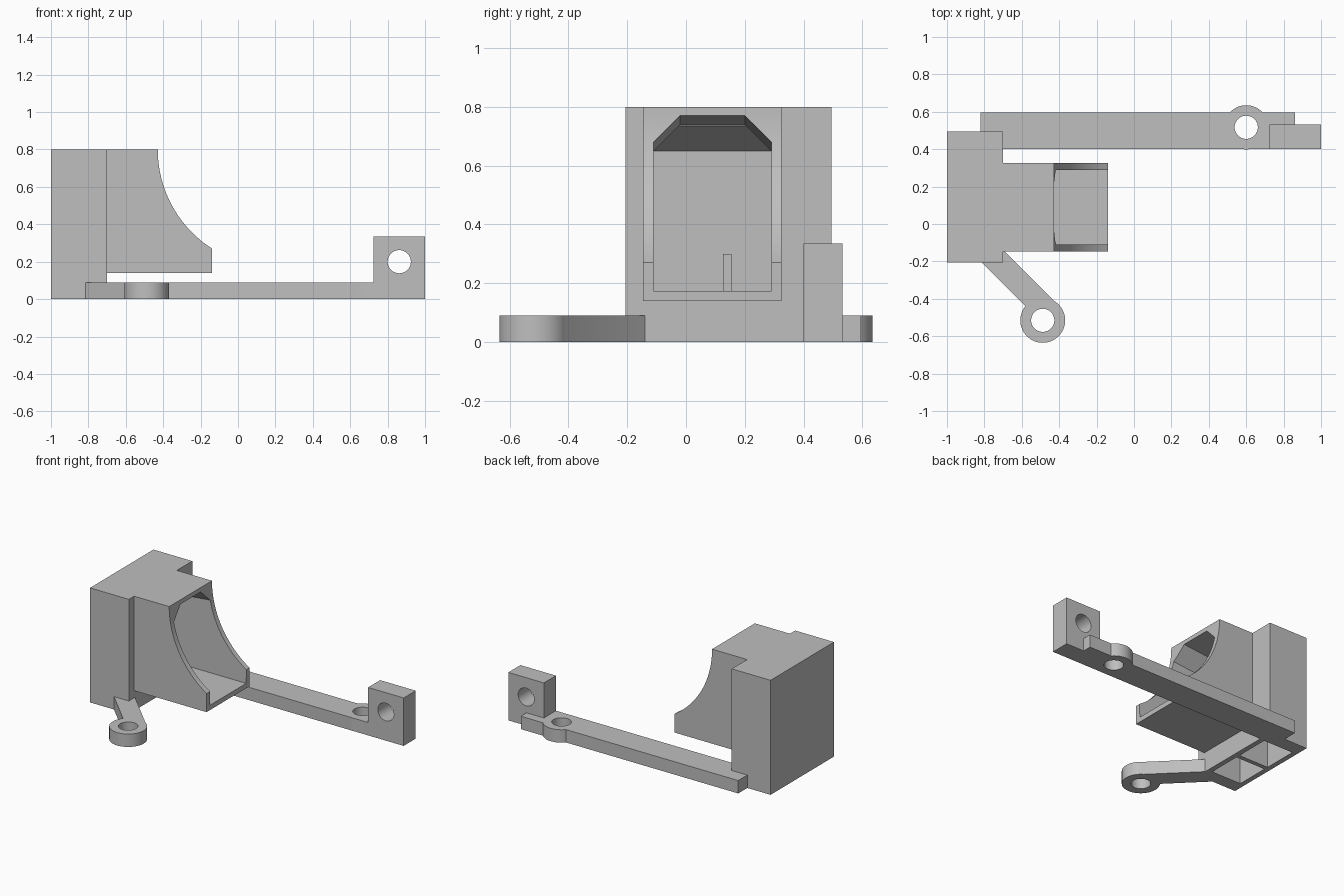
import bpy, bmesh, math

cube = bpy.data.objects.get("Cube")
if cube:
    bpy.data.objects.remove(cube, do_unlink=True)

grey = bpy.data.materials.new("plain_grey")
grey.use_nodes = True
colour = (0.52, 0.52, 0.52, 1)
grey.diffuse_color = colour
grey.node_tree.nodes["Principled BSDF"].inputs["Base Color"].default_value = colour


def loft(name, first, last):
    """Solid between two matching loops of 3D points."""
    bm = bmesh.new()
    a = [bm.verts.new(p) for p in first]
    b = [bm.verts.new(p) for p in last]
    bm.faces.new(a)
    bm.faces.new(b)
    n = len(a)
    for i in range(n):
        j = (i + 1) % n
        bm.faces.new((a[i], a[j], b[j], b[i]))
    bmesh.ops.recalc_face_normals(bm, faces=bm.faces)
    mesh = bpy.data.meshes.new(name)
    bm.to_mesh(mesh)
    bm.free()
    mesh.materials.append(grey)
    ob = bpy.data.objects.new(name, mesh)
    bpy.context.collection.objects.link(ob)
    return ob


def prism(name, outline, axis, lo, hi):
    """Extrude a 2D outline along y or z."""
    place = {"y": lambda p, d: (p[0], d, p[1]),
             "z": lambda p, d: (p[0], p[1], d)}[axis]
    return loft(name, [place(p, lo) for p in outline], [place(p, hi) for p in outline])


def box(name, x0, x1, y0, y1, z0, z1):
    return prism(name, [(x0, y0), (x1, y0), (x1, y1), (x0, y1)], "z", z0, z1)


def disc(name, centre, radius, axis, lo, hi, steps=64):
    turns = [math.tau * i / steps for i in range(steps)]
    outline = [(centre[0] + radius * math.cos(t), centre[1] + radius * math.sin(t)) for t in turns]
    return prism(name, outline, axis, lo, hi)


def combine(target, other, operation):
    mod = target.modifiers.new("combine", "BOOLEAN")
    mod.operation = operation
    mod.solver = "EXACT"
    mod.object = other
    bpy.context.view_layer.objects.active = target
    bpy.ops.object.modifier_apply(modifier=mod.name)
    bpy.data.objects.remove(other, do_unlink=True)


# Housing block with the duct and its concave mouth
housing = box("housing", -1, -0.7, -0.205, 0.495, 0, 0.8)
radius, middle = 0.629, 0.2
end = math.asin(0.53 / radius)
arc = [(middle - radius * math.cos(end * i / 24), 0.8 - radius * math.sin(end * i / 24))
       for i in range(25)]
duct = prism("duct", [(-0.75, 0.14), (-0.75, 0.8)] + arc + [(-0.14, 0.14)], "y", -0.147, 0.325)
combine(housing, duct, "UNION")


# Hollow passage: flared duct opening, then a downward outlet
def section(x, top):
    return [(x, -0.11, 0.174), (x, 0.29, 0.174), (x, 0.29, top - 0.09),
            (x, 0.2, top), (x, -0.02, top), (x, -0.11, top - 0.09)]


combine(housing, loft("duct_cutter", section(-0.75, 0.738), section(-0.05, 0.807)), "DIFFERENCE")
outlet = [(-0.965, -0.1), (-0.735, -0.1), (-0.735, 0.74), (-0.965, 0.65)]
combine(housing, prism("outlet_cutter", outlet, "y", -0.112, 0.397), "DIFFERENCE")

# Rib dividing the outlet
rib = box("outlet_rib", -0.97, -0.73, 0.125, 0.155, 0, 0.3)

# Long mounting bar with rounded boss and upright end block
bar = box("mounting_bar", -0.82, 0.86, 0.4, 0.595, 0, 0.09)
combine(bar, disc("bar_boss", (0.6, 0.517), 0.118, "z", 0, 0.09), "UNION")
combine(bar, box("end_block", 0.725, 1, 0.4, 0.533, 0, 0.335), "UNION")
combine(bar, disc("boss_hole", (0.6, 0.517), 0.062, "z", -0.1, 0.2), "DIFFERENCE")
combine(bar, disc("block_hole", (0.862, 0.2), 0.062, "y", 0.3, 0.7), "DIFFERENCE")

# Diagonal arm ending in a screw eye
arm = prism("mounting_arm", [(-0.82, -0.2), (-0.56, -0.46), (-0.408, -0.43),
                             (-0.698, -0.14), (-0.8, -0.14)], "z", 0, 0.09)
eye = (-0.488, -0.515)
combine(arm, disc("arm_eye", eye, 0.12, "z", 0, 0.09), "UNION")
combine(arm, disc("eye_hole", eye, 0.062, "z", -0.1, 0.2), "DIFFERENCE")

# Smooth round surfaces, keep edges crisp
for ob in (housing, bar, arm):
    bpy.ops.object.select_all(action="DESELECT")
    ob.select_set(True)
    bpy.context.view_layer.objects.active = ob
    bpy.ops.object.shade_smooth_by_angle(angle=math.radians(25))
